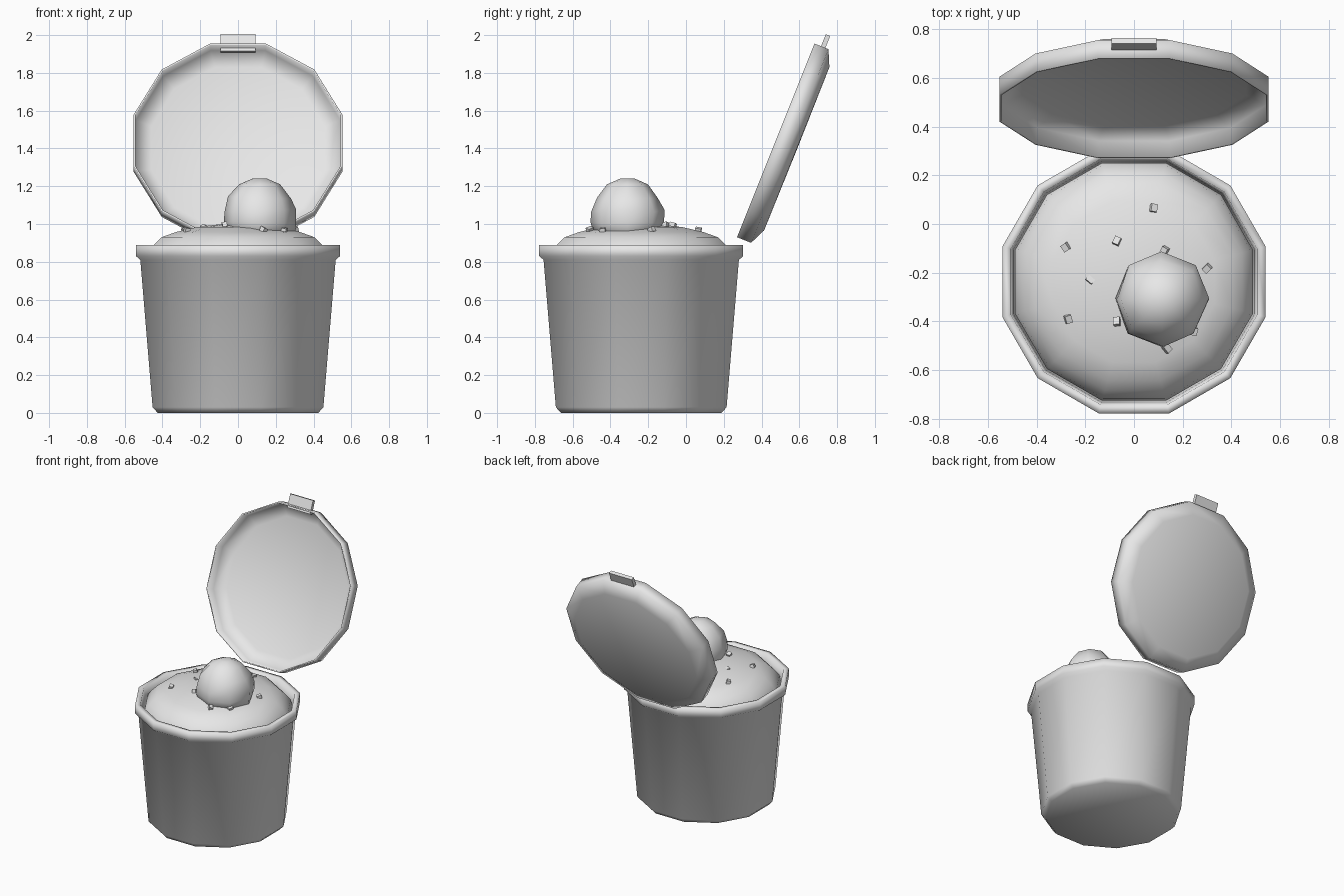
import bpy, bmesh, math, random
from mathutils import Matrix, Vector

if "Cube" in bpy.data.objects:
    bpy.data.objects.remove(bpy.data.objects["Cube"])

random.seed(4)
TUB_Y = -0.237

grey = bpy.data.materials.new("light_grey")
grey.use_nodes = True
grey.diffuse_color = (0.8, 0.8, 0.8, 1)
grey.node_tree.nodes["Principled BSDF"].inputs["Base Color"].default_value = (0.8, 0.8, 0.8, 1)


def finish(name, bm, matrix, smooth=True):
    bmesh.ops.remove_doubles(bm, verts=bm.verts, dist=0.0005)
    bmesh.ops.recalc_face_normals(bm, faces=bm.faces)
    for f in bm.faces:
        f.smooth = smooth
    mesh = bpy.data.meshes.new(name)
    bm.to_mesh(mesh)
    bm.free()
    mesh.materials.append(grey)
    ob = bpy.data.objects.new(name, mesh)
    ob.matrix_world = matrix
    bpy.context.collection.objects.link(ob)
    return ob


def lathe(name, profile, sides, turn, matrix):
    """Spin (distance to flat side, height) points into a faceted solid."""
    bm = bmesh.new()
    rings = []
    for flat, z in profile:
        r = flat / math.cos(math.pi / sides)
        angles = [turn + 2 * math.pi * i / sides for i in range(sides)]
        rings.append([bm.verts.new((r * math.cos(a), r * math.sin(a), z)) for a in angles])
    for low, high in zip(rings, rings[1:]):
        for i in range(sides):
            j = (i + 1) % sides
            bm.faces.new((low[i], low[j], high[j], high[i]))
    return finish(name, bm, matrix)


def box(name, size, matrix):
    bm = bmesh.new()
    bmesh.ops.create_cube(bm, size=1)
    bmesh.ops.scale(bm, vec=size, verts=bm.verts)
    return finish(name, bm, matrix, smooth=False)


half = math.pi / 12
tub_place = Matrix.Translation((0, TUB_Y, 0))

# Tub with rolled rim and hollow inside
lathe("tub", [(0, 0), (0.425, 0), (0.452, 0.03), (0.517, 0.81), (0.54, 0.83),
              (0.54, 0.89), (0.505, 0.89), (0.495, 0.82), (0.43, 0.05), (0, 0.05)],
      12, half, tub_place)

# Domed filling
filling = [(0.488, 0.80), (0.478, 0.85), (0.445, 0.89), (0.405, 0.93),
           (0.33, 0.957), (0.22, 0.983), (0.1, 0.998), (0, 1.0)]
lathe("ice_cream", filling, 12, half, tub_place)

# Scoop sitting on the filling
scoop = lathe("scoop", [(0, 0.9), (0.13, 0.93), (0.172, 0.965), (0.177, 1.01), (0.176, 1.07),
                        (0.155, 1.14), (0.1, 1.21), (0.036, 1.24), (0, 1.24)],
              8, 0, Matrix.Translation((0.115, -0.31, 0)))
for v in scoop.data.vertices:
    if v.co.z < 1.2:
        v.co += Vector((random.uniform(-1, 1), random.uniform(-1, 1), random.uniform(-1, 1))) * 0.007


def filling_height(r):
    for (r0, z0), (r1, z1) in zip(filling, filling[1:]):
        if r1 <= r <= r0:
            return z0 + (z1 - z0) * (r0 - r) / (r0 - r1)
    return 0.9


# Chunks scattered over the filling
spots = [(0.08, 0.065), (-0.28, -0.095), (-0.07, -0.07), (0.125, -0.11), (0.3, -0.182),
         (-0.18, -0.23), (-0.27, -0.39), (-0.07, -0.4), (0.135, -0.51), (0.245, -0.44)]
for i, (x, y) in enumerate(spots):
    z = filling_height(math.hypot(x, y - TUB_Y)) + (-0.008 if i == 5 else 0.006)
    turn = (Matrix.Rotation(random.uniform(-0.9, 0.9), 4, 'Z')
            @ Matrix.Rotation(random.uniform(-0.4, 0.4), 4, 'X')
            @ Matrix.Rotation(random.uniform(-0.4, 0.4), 4, 'Y'))
    box("chunk_%d" % (i + 1), (0.026, 0.032, 0.026), Matrix.Translation((x, y, z)) @ turn)

# Open lid leaning back, a shallow shell
lid_place = Matrix.Translation((0, 0.475, 1.4425)) @ Matrix.Rotation(math.radians(-111.8), 4, 'X')
lathe("lid", [(0, 0.122), (0.465, 0.12), (0.552, 0.08), (0.552, 0), (0.543, 0),
              (0.541, 0.072), (0.46, 0.108), (0, 0.11)], 12, half, lid_place)

# Pull tab through the lid wall
box("lid_tab", (0.186, 0.095, 0.025), lid_place @ Matrix.Translation((0, -0.573, 0.05)))
